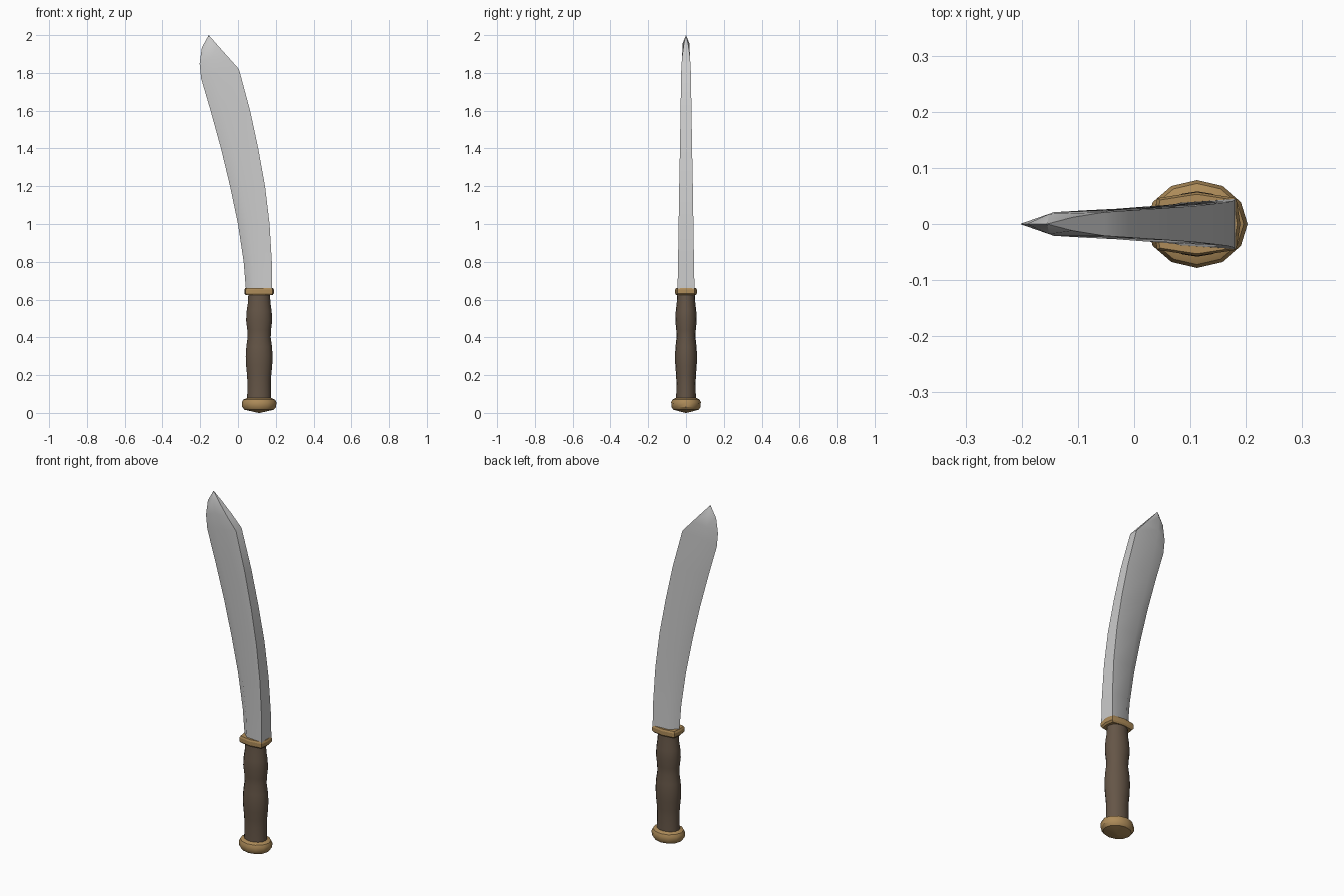
import bpy, math

if "Cube" in bpy.data.objects:
    bpy.data.objects.remove(bpy.data.objects["Cube"])

CX = 0.112  # hilt axis


def material(name, rgb):
    m = bpy.data.materials.new(name)
    m.diffuse_color = (*rgb, 1)
    m.use_nodes = True
    m.node_tree.nodes["Principled BSDF"].inputs["Base Color"].default_value = m.diffuse_color
    return m


def loft(name, rings, mat=None, tip=None, angle=35):
    """Skin closed rings of equal size; cap the ends, or close the last one onto a tip point."""
    n = len(rings[0])
    verts = [p for r in rings for p in r]
    faces = []
    for k in range(len(rings) - 1):
        for i in range(n):
            j = (i + 1) % n
            faces.append((k * n + i, k * n + j, (k + 1) * n + j, (k + 1) * n + i))
    faces.append(tuple(reversed(range(n))))
    top = (len(rings) - 1) * n
    if tip:
        verts.append(tip)
        faces += [(top + i, top + (i + 1) % n, len(verts) - 1) for i in range(n)]
    else:
        faces.append(tuple(range(top, top + n)))
    me = bpy.data.meshes.new(name)
    me.from_pydata(verts, [], faces)
    ob = bpy.data.objects.new(name, me)
    bpy.context.collection.objects.link(ob)
    if mat:
        me.materials.append(mat)
    bpy.ops.object.select_all(action='DESELECT')
    ob.select_set(True)
    bpy.context.view_layer.objects.active = ob
    bpy.ops.object.mode_set(mode='EDIT')
    bpy.ops.mesh.select_all(action='SELECT')
    bpy.ops.mesh.normals_make_consistent(inside=False)
    bpy.ops.object.mode_set(mode='OBJECT')
    bpy.ops.object.shade_smooth_by_angle(angle=math.radians(angle))
    return ob


def ellipse(rx, ry, z, n):
    return [(CX + rx * math.cos(2 * math.pi * i / n), ry * math.sin(2 * math.pi * i / n), z)
            for i in range(n)]


brass = material("brass", (0.42, 0.26, 0.10))
wood = material("wood", (0.13, 0.092, 0.063))

# Blade: sharp edge at -x, bulging cheeks, flat spine at +x
rows = []
for z, xe, xs, half in [(0.64, 0.043, 0.181, 0.045), (0.80, 0.030, 0.179, 0.042),
                        (1.00, 0.000, 0.167, 0.039), (1.20, -0.042, 0.143, 0.036),
                        (1.40, -0.090, 0.107, 0.032), (1.60, -0.145, 0.064, 0.029)]:
    xm = xe + 0.3 * (xs - xe)
    rows.append(((xe, z), (xm, z, half * 0.85), (xs, z, half)))
# Broad end and clipped point
rows += [((-0.195, 1.77), (-0.128, 1.80, 0.022), (0.005, 1.82, 0.025)),
         ((-0.203, 1.85), (-0.143, 1.88, 0.021), (-0.053, 1.885, 0.021)),
         ((-0.191, 1.935), (-0.151, 1.955, 0.018), (-0.109, 1.948, 0.012))]
rings = [[(e[0], 0, e[1]), (m[0], -m[2], m[1]), (s[0], -s[2], s[1]),
          (s[0], s[2], s[1]), (m[0], m[2], m[1])] for e, m, s in rows]
loft("blade", rings, tip=(-0.155, 0, 2.0), angle=40)

# Guard: bowed plate with chamfered rims
plan = [(0.078, 0), (0.071, 0.046), (0, 0.057), (-0.071, 0.046),
        (-0.078, 0), (-0.071, -0.046), (0, -0.057), (0.071, -0.046)]
loft("guard", [[(CX + x * s, y * s, z) for x, y in plan]
               for z, s in [(0.623, 0.90), (0.632, 1), (0.652, 1), (0.662, 0.93)]], brass, angle=20)

# Grip: oval handle with finger swells
grip = [(0.06, 0.064), (0.10, 0.063), (0.16, 0.062), (0.20, 0.064), (0.25, 0.069),
        (0.30, 0.071), (0.35, 0.068), (0.40, 0.061), (0.44, 0.063), (0.49, 0.069),
        (0.54, 0.066), (0.58, 0.060), (0.63, 0.057)]
loft("grip", [ellipse(r, r * 0.82, z, 16) for z, r in grip], wood)

# Pommel: faceted cap with a shallow pointed base
pommel = [(0.0, 0.004), (0.017, 0.078), (0.032, 0.090), (0.056, 0.091), (0.070, 0.084), (0.078, 0.066)]
loft("pommel", [ellipse(r, r * 0.86, z, 12) for z, r in pommel], brass, angle=35)
